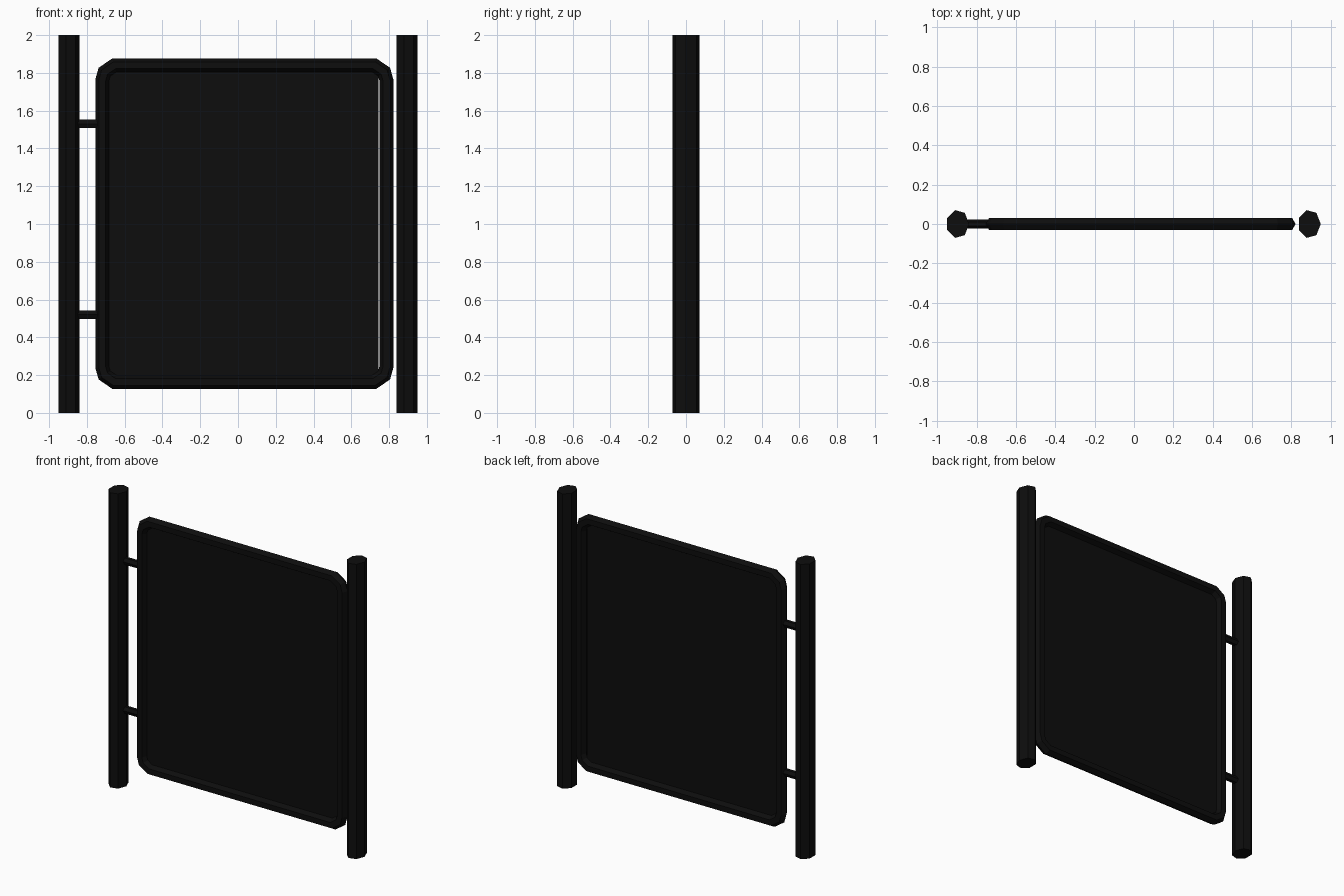
import bpy, bmesh, math
from mathutils import Vector

if "Cube" in bpy.data.objects:
    bpy.data.objects.remove(bpy.data.objects["Cube"])


def material(name, v):
    m = bpy.data.materials.new(name)
    m.diffuse_color = (v, v, v, 1)
    m.use_nodes = True
    m.node_tree.nodes["Principled BSDF"].inputs["Base Color"].default_value = m.diffuse_color
    return m


black = material("black_metal", 0.004)


def finish(name, bm):
    bmesh.ops.recalc_face_normals(bm, faces=bm.faces[:])
    me = bpy.data.meshes.new(name)
    bm.to_mesh(me)
    bm.free()
    me.materials.append(black)
    ob = bpy.data.objects.new(name, me)
    bpy.context.collection.objects.link(ob)
    return ob


def prism(name, n, rx, ry, length, loc, axis='Z'):
    # n-sided bar, first corner pointing along +x (or up for x-axis bars)
    bm = bmesh.new()
    rings = []
    for h in (0, length):
        ring = []
        for i in range(n):
            a = 2 * math.pi * i / n
            c, s = rx * math.cos(a), ry * math.sin(a)
            p = (c, s, h) if axis == 'Z' else (h, c, s)
            ring.append(bm.verts.new(Vector(p) + Vector(loc)))
        rings.append(ring)
        bm.faces.new(ring)
    for i in range(n):
        j = (i + 1) % n
        bm.faces.new((rings[0][i], rings[0][j], rings[1][j], rings[1][i]))
    return finish(name, bm)


# Seven-sided posts
prism("left_post", 7, 0.0585, 0.0725, 2.0, (-0.8975, 0, 0))
prism("right_post", 7, 0.0585, 0.0725, 2.0, (0.8915, 0, 0))

# Hinge bars between left post and gate frame
for name, z in (("lower_hinge", 0.52), ("upper_hinge", 1.53)):
    prism(name, 6, 0.022, 0.026, 0.18, (-0.9, 0, z), 'X')

# Frame outline (outer edge) with two-step cut corners
X0, X1, Z0, Z1 = -0.755, 0.822, 0.127, 1.877
corner = [(0.0, 0.11), (0.017, 0.05), (0.09, 0.0)]
outline = [Vector((X0 + a, Z0 + b)) for a, b in corner]
outline += [Vector((X1 - a, Z0 + b)) for a, b in reversed(corner)]
outline += [Vector((X1 - a, Z1 - b)) for a, b in corner]
outline += [Vector((X0 + a, Z1 - b)) for a, b in reversed(corner)]

# Hexagonal tube swept around the outline with mitred joints
R = 0.0365
section = [(R - R * math.cos(math.pi * k / 3), R * math.sin(math.pi * k / 3))
           for k in range(6)]
bm = bmesh.new()
rings = []
n = len(outline)
for i, p in enumerate(outline):
    d0 = (p - outline[i - 1]).normalized()
    d1 = (outline[(i + 1) % n] - p).normalized()
    n0, n1 = Vector((-d0.y, d0.x)), Vector((-d1.y, d1.x))
    m = (n0 + n1) / (1 + n0.dot(n1))
    rings.append([bm.verts.new((p.x + m.x * o, y, p.y + m.y * o)) for o, y in section])
for i in range(n):
    a, b = rings[i], rings[(i + 1) % n]
    for k in range(6):
        l = (k + 1) % 6
        bm.faces.new((a[k], a[l], b[l], b[k]))
finish("gate_frame", bm)

# Thin infill panel, stopping just short of the right side of the frame
bm = bmesh.new()
bmesh.ops.create_cube(bm, size=1)
px0, px1, pz0, pz1 = -0.70, 0.743, 0.185, 1.82
for v in bm.verts:
    v.co = ((px0 + px1) / 2 + v.co.x * (px1 - px0), v.co.y * 0.004,
            (pz0 + pz1) / 2 + v.co.z * (pz1 - pz0))
finish("gate_panel", bm)
